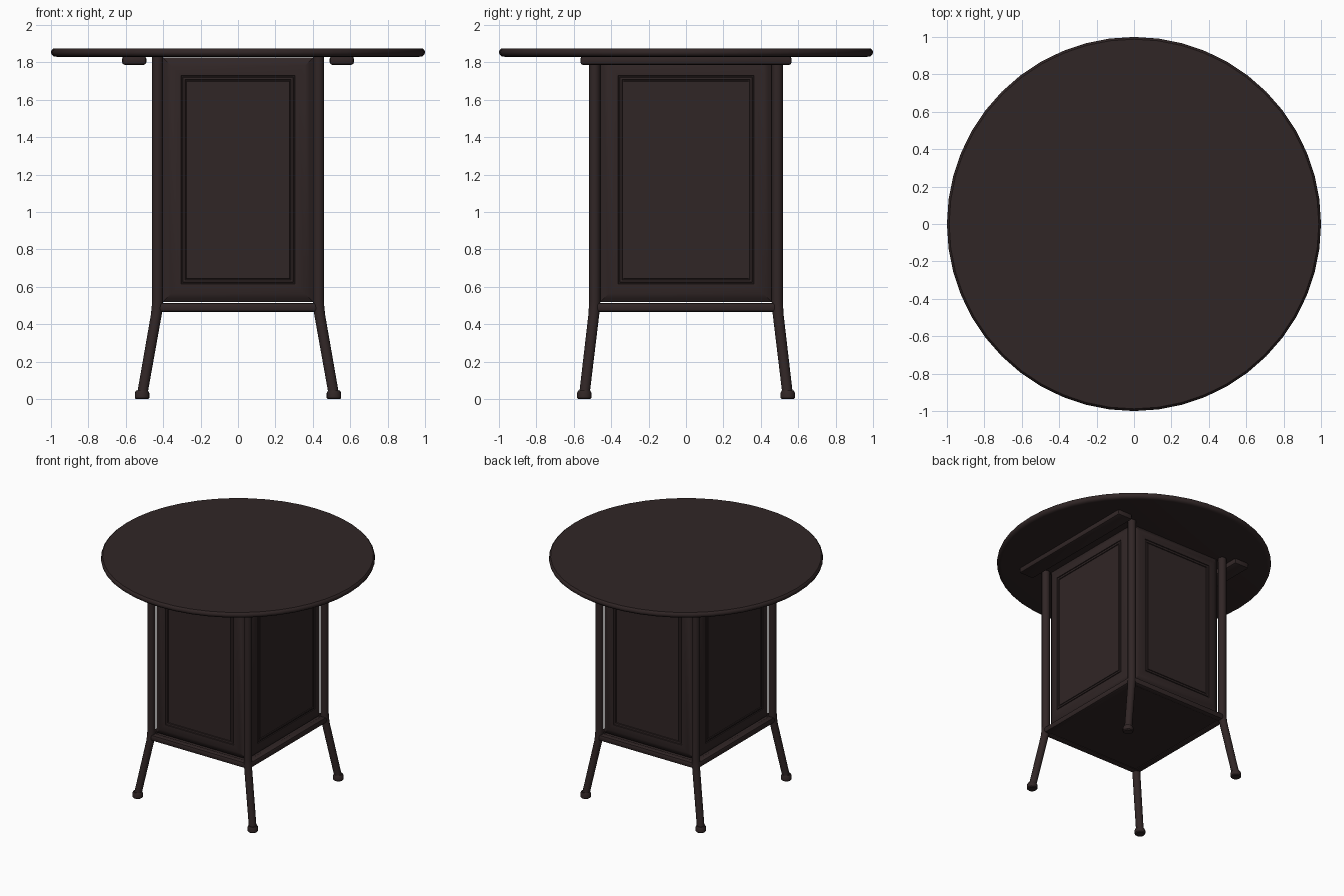
import bpy, bmesh, math
from mathutils import Vector

if "Cube" in bpy.data.objects:
    bpy.data.objects.remove(bpy.data.objects["Cube"])

wood = bpy.data.materials.new("dark brown wood")
wood.diffuse_color = (0.030, 0.019, 0.019, 1)
wood.use_nodes = True
wood.node_tree.nodes["Principled BSDF"].inputs["Base Color"].default_value = wood.diffuse_color

PX, PY = 0.43, 0.488      # post centres


def finish(bm, name, angle=35):
    bmesh.ops.recalc_face_normals(bm, faces=bm.faces[:])
    me = bpy.data.meshes.new(name)
    bm.to_mesh(me)
    bm.free()
    ob = bpy.data.objects.new(name, me)
    bpy.context.collection.objects.link(ob)
    me.materials.append(wood)
    bpy.ops.object.select_all(action='DESELECT')
    ob.select_set(True)
    bpy.context.view_layer.objects.active = ob
    bpy.ops.object.shade_smooth_by_angle(angle=math.radians(angle))
    return ob


def loft(name, rings, angle=35):
    """Skin a list of closed rings and cap both ends."""
    bm = bmesh.new()
    vr = [[bm.verts.new(p) for p in r] for r in rings]
    n = len(vr[0])
    for a, b in zip(vr, vr[1:]):
        for i in range(n):
            bm.faces.new((a[i], a[(i + 1) % n], b[(i + 1) % n], b[i]))
    bm.faces.new(vr[0])
    bm.faces.new(vr[-1])
    return finish(bm, name, angle)


def circle(x, y, z, r, n):
    return [(x + r * math.cos(2 * math.pi * i / n),
             y + r * math.sin(2 * math.pi * i / n), z) for i in range(n)]


def box(name, c, s, bevel=0.0):
    bm = bmesh.new()
    bmesh.ops.create_cube(bm, size=1)
    for v in bm.verts:
        v.co = Vector((v.co.x * s[0] + c[0], v.co.y * s[1] + c[1], v.co.z * s[2] + c[2]))
    if bevel:
        bmesh.ops.bevel(bm, geom=bm.edges[:], offset=bevel, segments=2,
                        affect='EDGES', profile=0.5)
    return finish(bm, name)


# round top with softened rim
loft("table_top", [circle(0, 0, z, r, 48) for r, z in
     [(0.97, 1.830), (0.985, 1.832), (0.997, 1.842), (1.0, 1.853),
      (0.997, 1.866), (0.988, 1.875)]])

# four posts that splay out below the box, with feet
for sx in (-1, 1):
    for sy in (-1, 1):
        tag = ("left" if sx < 0 else "right") + ("_front" if sy < 0 else "_back")
        path = [(0.513, 0.544, 0.02, 0.028), (0.437, 0.493, 0.45, 0.029),
                (0.431, 0.489, 0.50, 0.030), (PX, PY, 0.53, 0.030), (PX, PY, 1.832, 0.030)]
        loft("leg_" + tag, [circle(sx * x, sy * y, z, r, 16) for x, y, z, r in path])
        foot = [(0.033, 0.0), (0.039, 0.006), (0.039, 0.032), (0.032, 0.046)]
        loft("foot_" + tag, [circle(sx * 0.513, sy * 0.544, z, r, 16) for r, z in foot])

# lower rails and floor of the box
for s, n in ((-1, "a"), (1, "b")):
    box("lower_rail_front_back_" + n, (0, s * PY, 0.49), (2 * PX, 0.052, 0.048), 0.014)
    box("lower_rail_side_" + n, (s * PX, 0, 0.49), (0.052, 2 * PY, 0.048), 0.014)
    # battens under the top
    box("batten_" + n, (s * 0.555, 0, 1.81), (0.13, 1.13, 0.046), 0.014)
box("box_floor", (0, 0, 0.49), (2 * PX, 2 * PY, 0.03))

# panels: (inset, depth) steps from back edge to central field
STEPS = [(0.0, -0.045), (0.0, -0.028), (0.02, -0.015), (0.045, -0.005), (0.08, 0.0),
         (0.097, 0.0), (0.099, -0.006), (0.105, -0.006), (0.107, 0.0),
         (0.118, 0.0), (0.120, -0.006), (0.125, -0.006), (0.127, -0.001)]


def panel(name, angle, dist, half, z0, z1):
    nrm = Vector((math.cos(angle), math.sin(angle), 0))
    tan = Vector((-nrm.y, nrm.x, 0))
    rings = []
    for i, d in STEPS:
        h = half - i
        rings.append([nrm * (dist + d) + tan * u + Vector((0, 0, z)) for u, z in
                      ((-h, z0 + i), (h, z0 + i), (h, z1 - i), (-h, z1 - i))])
    loft(name, rings, 30)


for k, n in enumerate(("right", "back", "left", "front")):
    side = k % 2 == 0
    panel("panel_" + n, k * math.pi / 2, PX if side else PY,
          0.46 if side else 0.402, 0.518, 1.826)
